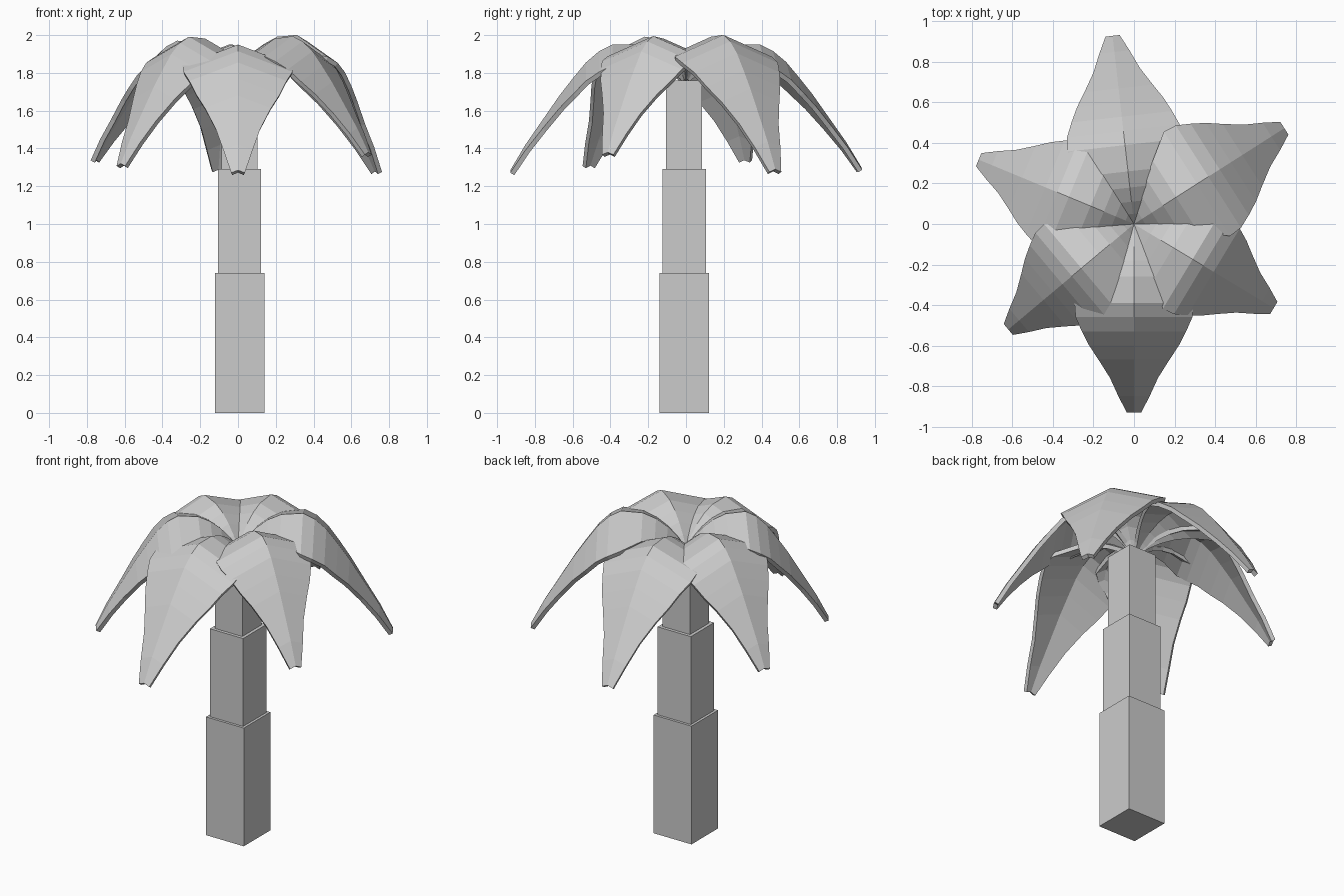
import bpy, bmesh
from math import cos, sin, radians

if "Cube" in bpy.data.objects:
    bpy.data.objects.remove(bpy.data.objects["Cube"])


def make_object(name, bm):
    bmesh.ops.recalc_face_normals(bm, faces=bm.faces)
    mesh = bpy.data.meshes.new(name)
    bm.to_mesh(mesh)
    bm.free()
    obj = bpy.data.objects.new(name, mesh)
    bpy.context.collection.objects.link(obj)
    return obj


# Trunk: three stacked square blocks, narrowing upwards
def trunk_block(name, width, z0, z1):
    bm = bmesh.new()
    bmesh.ops.create_cube(bm, size=1)
    for v in bm.verts:
        v.co = (0.008 + v.co.x * width, -0.01 + v.co.y * width,
                z0 + (v.co.z + 0.5) * (z1 - z0))
    make_object(name, bm)


trunk_block("trunk_lower", 0.262, 0.0, 0.74)
trunk_block("trunk_middle", 0.23, 0.74, 1.29)
trunk_block("trunk_upper", 0.19, 1.29, 1.76)

# Frond: (distance, ridge height, half width) from root to tip
ROOT, PEAK, TIP = 1.78, 1.955, 1.285
STATIONS = [
    (0.00, 1.78, 0.02), (0.05, 1.835, 0.05), (0.11, 1.885, 0.095),
    (0.18, 1.925, 0.145), (0.26, 1.95, 0.20), (0.39, 1.95, 0.285),
    (0.46, 1.915, 0.28), (0.53, 1.855, 0.25), (0.60, 1.77, 0.215),
    (0.67, 1.68, 0.17), (0.76, 1.55, 0.115), (0.85, 1.42, 0.075),
    (0.93, 1.285, 0.035),
]


def frond(name, angle, length, peak, tip, spread):
    # solve a vertical stretch and tilt that reach the wanted peak and tip
    p, t, rp, rt = PEAK - ROOT, TIP - ROOT, 0.30, 0.93
    det = p * rt - t * rp
    a = ((peak - ROOT) * rt - (tip - ROOT) * rp) / det
    b = (p * (tip - ROOT) - t * (peak - ROOT)) / det
    c, s = cos(radians(angle)), sin(radians(angle))
    k = length / 0.93
    bm = bmesh.new()
    rows = []
    for r, z, w in STATIONS:
        h = ROOT + (z - ROOT) * a + r * b
        w *= spread
        rows.append([bm.verts.new((r * k * c - y * s, r * k * s + y * c,
                                   h - 0.38 * abs(y))) for y in (-w, 0, w)])
    for lo, hi in zip(rows, rows[1:]):
        for i in range(2):
            bm.faces.new((lo[i], hi[i], hi[i + 1], lo[i + 1]))
    obj = make_object(name, bm)
    if obj.data.polygons[5].normal.z < 0:
        obj.data.flip_normals()
    mod = obj.modifiers.new("thickness", 'SOLIDIFY')
    mod.thickness = 0.025
    mod.offset = -1


# Crown of six drooping fronds
frond("frond_back", 96.5, 0.935, 1.955, 1.30, 1.0)
frond("frond_back_right", 32.5, 0.88, 2.0, 1.29, 1.07)
frond("frond_front_right", -31, 0.805, 1.99, 1.38, 1.0)
frond("frond_front", -90, 0.93, 1.955, 1.285, 1.03)
frond("frond_front_left", -140, 0.81, 1.99, 1.32, 1.0)
frond("frond_back_left", 157.5, 0.83, 1.97, 1.35, 1.0)
